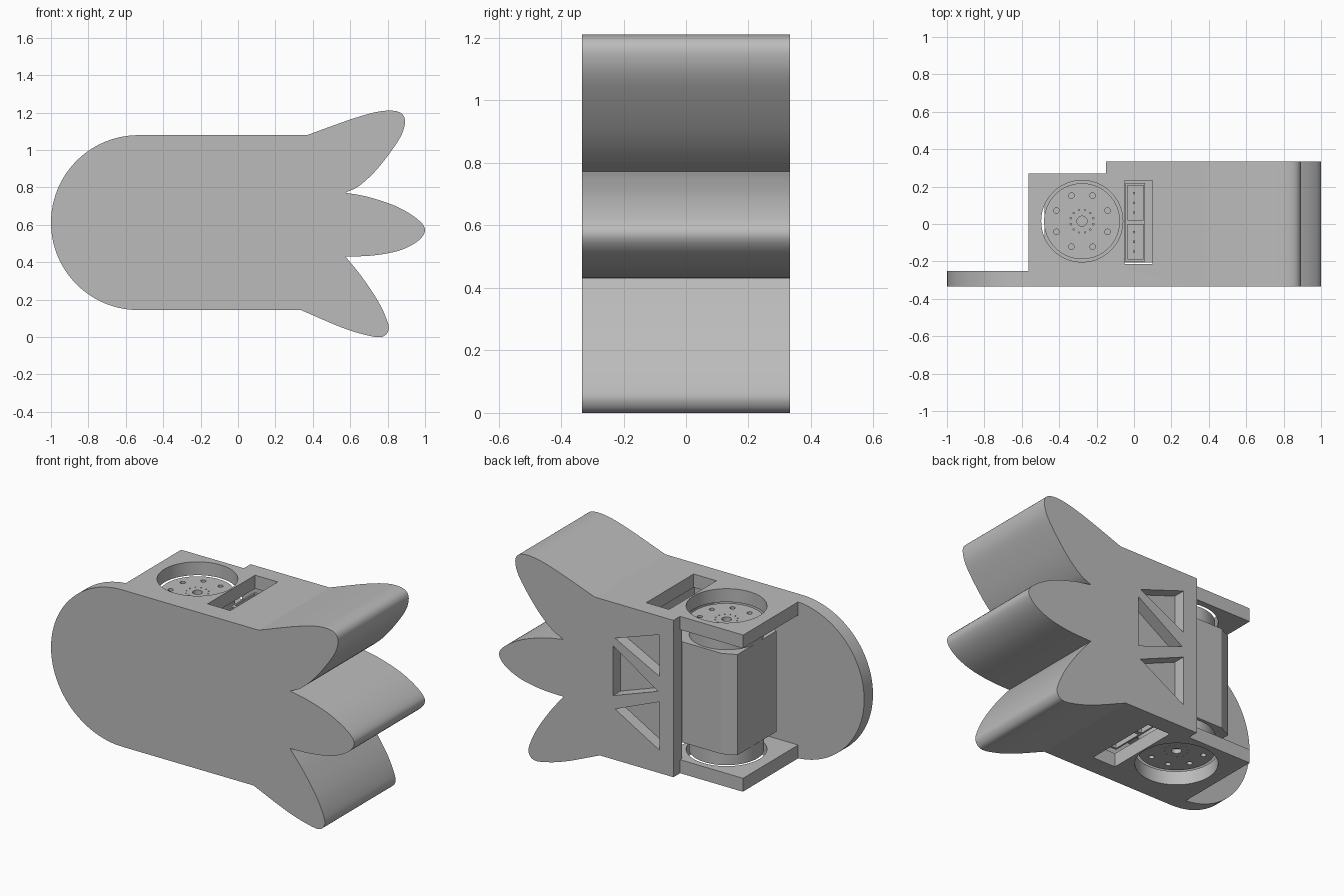
import bpy, bmesh, math
from mathutils import Vector, Matrix

cube = bpy.data.objects.get("Cube")
if cube:
    bpy.data.objects.remove(cube, do_unlink=True)

grey = bpy.data.materials.new("plain grey")
grey.use_nodes = True
COLOUR = (0.5, 0.5, 0.5, 1)
grey.diffuse_color = COLOUR
grey.node_tree.nodes["Principled BSDF"].inputs["Base Color"].default_value = COLOUR

MID_Z = 0.612                       # height of the motor's middle
AXIS = Vector((-0.278, 0.015))      # motor axis in x, y


def finish(name, bm):
    bmesh.ops.recalc_face_normals(bm, faces=bm.faces)
    mesh = bpy.data.meshes.new(name)
    bm.to_mesh(mesh)
    bm.free()
    obj = bpy.data.objects.new(name, mesh)
    obj.data.materials.append(grey)
    bpy.context.collection.objects.link(obj)
    return obj


def add_box(bm, x, y, z):
    size = Vector((x[1] - x[0], y[1] - y[0], z[1] - z[0]))
    centre = Vector((sum(x), sum(y), sum(z))) / 2
    bmesh.ops.create_cube(bm, size=1, matrix=Matrix.Translation(centre) @ Matrix.Diagonal(size).to_4x4())


def add_cylinder(bm, centre, radius, z, sides=64):
    place = Matrix.Translation((centre[0], centre[1], sum(z) / 2))
    bmesh.ops.create_cone(bm, cap_ends=True, segments=sides, radius1=radius, radius2=radius,
                          depth=z[1] - z[0], matrix=place)


def add_prism(bm, points, start, offset):
    """Extrude a closed outline; start places each 2D point in space."""
    face = bm.faces.new([bm.verts.new(start(a, b)) for a, b in points])
    result = bmesh.ops.extrude_face_region(bm, geom=[face], use_keep_orig=True)
    verts = [v for v in result["geom"] if isinstance(v, bmesh.types.BMVert)]
    bmesh.ops.translate(bm, verts=verts, vec=offset)


def cut(obj, fill):
    """Subtract the solids that fill() adds."""
    bm = bmesh.new()
    fill(bm)
    cutter = finish("cutter", bm)
    cutter.hide_render = True
    mod = obj.modifiers.new("cut", "BOOLEAN")
    mod.operation, mod.solver, mod.object = "DIFFERENCE", "EXACT", cutter
    bpy.context.view_layer.objects.active = obj
    bpy.ops.object.modifier_apply(modifier=mod.name)
    bpy.data.objects.remove(cutter, do_unlink=True)


def smooth(obj, angle=14):
    bpy.ops.object.select_all(action="DESELECT")
    obj.select_set(True)
    bpy.context.view_layer.objects.active = obj
    bpy.ops.object.shade_smooth_by_angle(angle=math.radians(angle))


def spline(points, steps=8):
    """Smooth curve through the points, without the last one."""
    p = [Vector(q) for q in points]
    p = [2 * p[0] - p[1]] + p + [2 * p[-1] - p[-2]]
    out = []
    for a, b, c, d in zip(p, p[1:], p[2:], p[3:]):
        for i in range(steps):
            t = i / steps
            out.append(0.5 * (2 * b + (c - a) * t + (2 * a - 5 * b + 4 * c - d) * t * t
                              + (3 * b - a - 3 * c + d) * t ** 3))
    return out


# Fish-shaped outline: round head and three tail fins
upper_fin = [(0.37, 1.08), (0.6, 1.163), (0.74, 1.203), (0.83, 1.21), (0.88, 1.19),
             (0.892, 1.14), (0.86, 1.055), (0.75, 0.905), (0.65, 0.81), (0.575, 0.772)]
middle_fin = [(0.575, 0.772), (0.7, 0.748), (0.85, 0.697), (0.96, 0.63), (1, 0.572),
              (0.96, 0.512), (0.86, 0.462), (0.72, 0.436), (0.575, 0.43)]
lower_fin = [(0.575, 0.43), (0.66, 0.325), (0.75, 0.19), (0.8, 0.08), (0.802, 0.03),
             (0.765, 0), (0.68, 0.012), (0.55, 0.053), (0.335, 0.145)]
R = 0.4675
head = [(R - 1 - R * math.sin(a), MID_Z - R * math.cos(a))
        for a in (math.pi * i / 48 for i in range(49))]
outline = spline(upper_fin) + spline(middle_fin) + spline(lower_fin) + [Vector((0.335, 0.145))] + head

bm = bmesh.new()
add_prism(bm, outline, lambda a, b: (a, -0.333, b), (0, 0.666, 0))
body = finish("body_shell", bm)

# Step the body back to a thin head plate and two motor brackets, then hollow it
cut(body, lambda bm: add_box(bm, (-1.2, -0.565), (-0.25, 0.6), (-0.5, 2)))
cut(body, lambda bm: add_box(bm, (-0.8, -0.15), (0.27, 0.6), (-0.5, 2)))
cut(body, lambda bm: add_box(bm, (-0.8, 0.12), (-0.25, 0.25), (0.225, 1.0)))
cut(body, lambda bm: add_box(bm, (-0.8, -0.15), (0.2, 0.4), (0.225, 1.0)))

# Round horn openings and connector slots through both brackets
cut(body, lambda bm: add_cylinder(bm, AXIS, 0.218, (-0.5, 2), 96))
cut(body, lambda bm: add_box(bm, (-0.05, 0.1), (-0.215, 0.232), (-0.5, 2)))

# Triangular truss pockets in the back
triangles = [[(-0.06, 0.97), (-0.06, 0.72), (0.235, 0.87)],
             [(0.247, 0.82), (0.247, 0.525), (-0.05, 0.63)],
             [(-0.06, 0.57), (-0.06, 0.28), (0.235, 0.448)]]
for tri in triangles:
    cut(body, lambda bm: add_prism(bm, tri, lambda a, b: (a, 0.262, b), (0, 0.2, 0)))
smooth(body)

# Motor case with bevelled outer corners
case = [(0.1, -0.205), (0.1, 0.235), (-0.4, 0.235), (-0.478, 0.198), (-0.478, -0.168), (-0.4, -0.205)]
bm = bmesh.new()
add_prism(bm, case, lambda a, b: (a, b, 0.312), (0, 0, 0.6))
finish("motor_case", bm)


def ring(count, radius):
    for i in range(count):
        a = 2 * math.pi * (i + 0.5) / count
        yield AXIS + Vector((math.cos(a), math.sin(a))) * radius


def horn_holes(bm):
    span = (0.975, 1.1)
    add_cylinder(bm, AXIS, 0.027, span, 24)
    for p in ring(8, 0.148):
        add_cylinder(bm, p, 0.015, span, 16)
    for p in ring(12, 0.062):
        add_cylinder(bm, p, 0.004, span, 8)


def socket_wells(bm):
    for y in (-0.095, 0.113):
        add_box(bm, (-0.035, 0.05), (y - 0.092, y + 0.092), (0.93, 1.1))


def mirrored(obj, name):
    """Copy a part to the underside."""
    bm = bmesh.new()
    bm.from_mesh(obj.data)
    for v in bm.verts:
        v.co.z = 2 * MID_Z - v.co.z
    return finish(name, bm)


# Round motor horn with screw holes
bm = bmesh.new()
add_cylinder(bm, AXIS, 0.203, (0.91, 1.0), 96)
horn = finish("upper_horn", bm)
cut(horn, horn_holes)

# Twin connector housing with pins
bm = bmesh.new()
add_box(bm, (-0.045, 0.06), (-0.2, 0.22), (0.905, 0.985))
socket = finish("upper_connector", bm)
cut(socket, socket_wells)

bm = bmesh.new()
for y in (-0.095, 0.113):
    for i in (-1, 0, 1):
        add_cylinder(bm, (0, y + i * 0.052), 0.007, (0.92, 0.975), 10)
pins = finish("upper_pins", bm)

for part in (horn, socket, pins):
    smooth(mirrored(part, part.name.replace("upper", "lower")), 50)
    smooth(part, 50)
